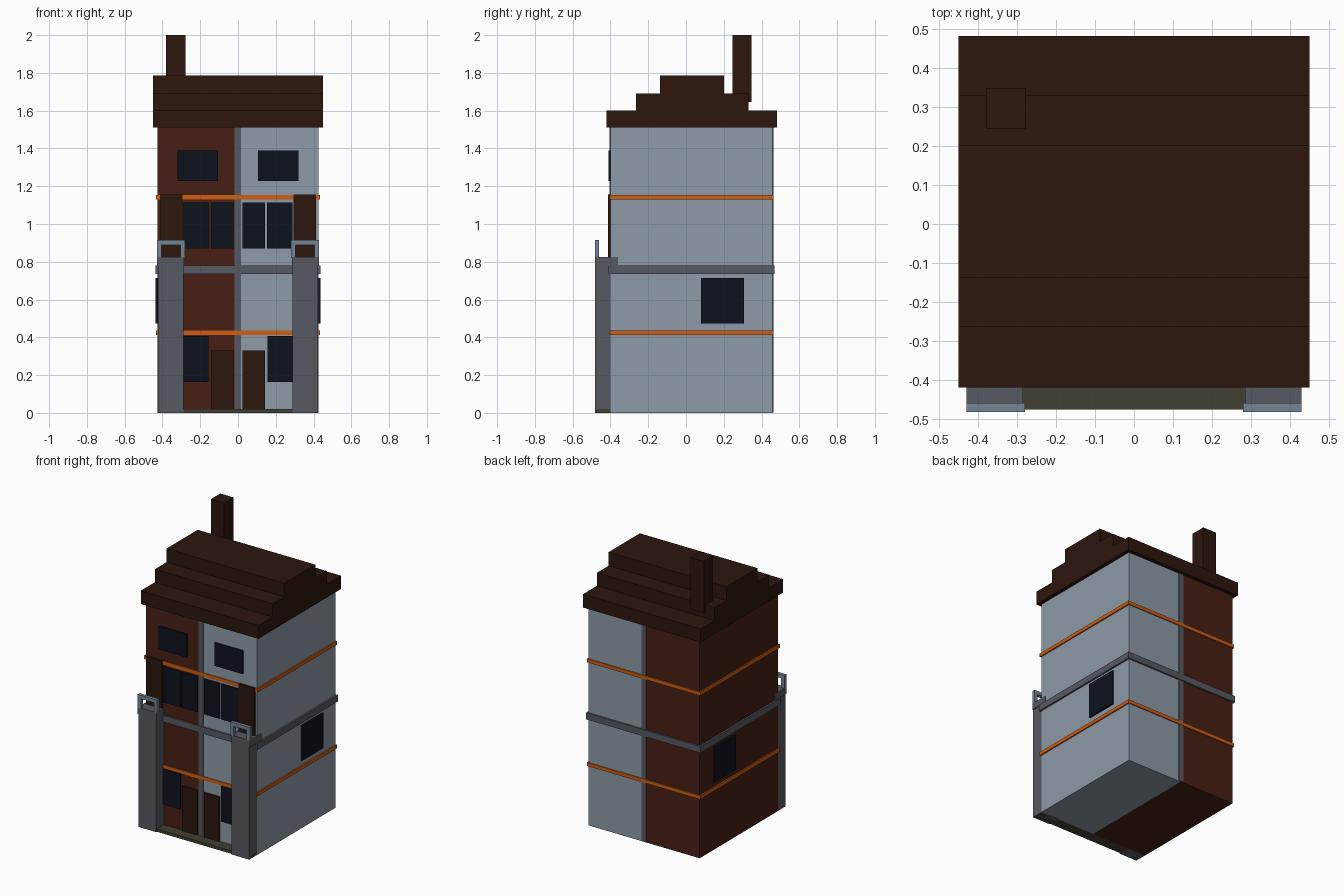
import bpy

if "Cube" in bpy.data.objects:
    bpy.data.objects.remove(bpy.data.objects["Cube"])


def material(name, r, g, b):
    m = bpy.data.materials.new(name)
    m.diffuse_color = tuple((c / 255) ** 2.2 for c in (r, g, b)) + (1,)
    m.use_nodes = True
    m.node_tree.nodes["Principled BSDF"].inputs["Base Color"].default_value = m.diffuse_color
    return m


BLUE = material("pale_blue", 140, 153, 166)
BROWN = material("brick_brown", 72, 36, 26)
ROOF = material("dark_brown", 48, 28, 21)
ORANGE = material("orange", 205, 95, 28)
GLASS = material("glass", 21, 25, 35)
GREY = material("stone_grey", 88, 90, 98)
RAIL = material("rail_grey", 118, 132, 148)
STEP = material("olive", 68, 66, 54)


def box(name, x, y, z, mat):
    """Box from (min, max) ranges on each axis."""
    bpy.ops.mesh.primitive_cube_add(
        size=1, location=[(a + b) / 2 for a, b in (x, y, z)])
    o = bpy.context.object
    o.name = name
    o.scale = [b - a for a, b in (x, y, z)]
    bpy.ops.object.transform_apply(location=False, rotation=False, scale=True)
    o.data.materials.append(mat)
    return o


def pair(name, x, y, z, mat):
    """The same box on the right and mirrored on the left."""
    box(name + "_right", x, y, z, mat)
    box(name + "_left", (-x[1], -x[0]), y, z, mat)


# Two house halves and the dividing strip
box("wall_left", (-0.425, 0), (-0.40, 0.457), (0, 1.52), BROWN)
box("wall_right", (0, 0.425), (-0.40, 0.457), (0, 1.52), BLUE)
box("dividing_strip", (-0.019, 0.016), (-0.404, 0.462), (0.002, 1.515), GREY)

# Horizontal bands
for i, z in enumerate((0.424, 1.141)):
    box(f"orange_band_{i}", (-0.434, 0.434), (-0.406, 0.464),
        (z - 0.012, z + 0.012), ORANGE)
box("stone_band", (-0.437, 0.437), (-0.41, 0.468), (0.735, 0.78), GREY)

# Stepped roof and chimney
for i, (y0, y1, z0, z1) in enumerate(((-0.42, 0.483, 1.51, 1.602),
                                      (-0.265, 0.33, 1.602, 1.692),
                                      (-0.138, 0.202, 1.692, 1.786))):
    box(f"roof_tier_{i}", (-0.45, 0.45), (y0, y1), (z0, z1), ROOF)
box("chimney", (-0.38, -0.277), (0.245, 0.348), (1.645, 2.0), ROOF)

# Front step
box("front_step", (-0.424, 0.424), (-0.476, -0.40), (0, 0.02), STEP)

# Corner columns with small balconies on top
pair("column", (0.288, 0.424), (-0.483, -0.39), (0, 0.80), GREY)
pair("balcony_floor", (0.285, 0.43), (-0.483, -0.36), (0.78, 0.826), GREY)
pair("rail_top", (0.28, 0.43), (-0.483, -0.46), (0.89, 0.915), RAIL)
pair("rail_inner_post", (0.28, 0.305), (-0.483, -0.46), (0.82, 0.89), RAIL)
pair("rail_outer_post", (0.405, 0.43), (-0.483, -0.46), (0.82, 0.89), RAIL)
pair("balcony_door", (0.293, 0.413), (-0.413, -0.395), (0.78, 1.155), ROOF)

# Doors and windows on the front
pair("front_door", (0.025, 0.142), (-0.408, -0.395), (0.02, 0.33), ROOF)
pair("ground_window", (0.155, 0.36), (-0.408, -0.395), (0.163, 0.408), GLASS)
pair("middle_window_inner", (0.025, 0.143), (-0.408, -0.395), (0.87, 1.115), GLASS)
pair("middle_window_outer", (0.154, 0.288), (-0.408, -0.395), (0.87, 1.115), GLASS)
pair("upper_window", (0.107, 0.321), (-0.41, -0.395), (1.228, 1.388), GLASS)

# Side windows
pair("side_window", (0.42, 0.437), (0.08, 0.308), (0.473, 0.714), GLASS)
